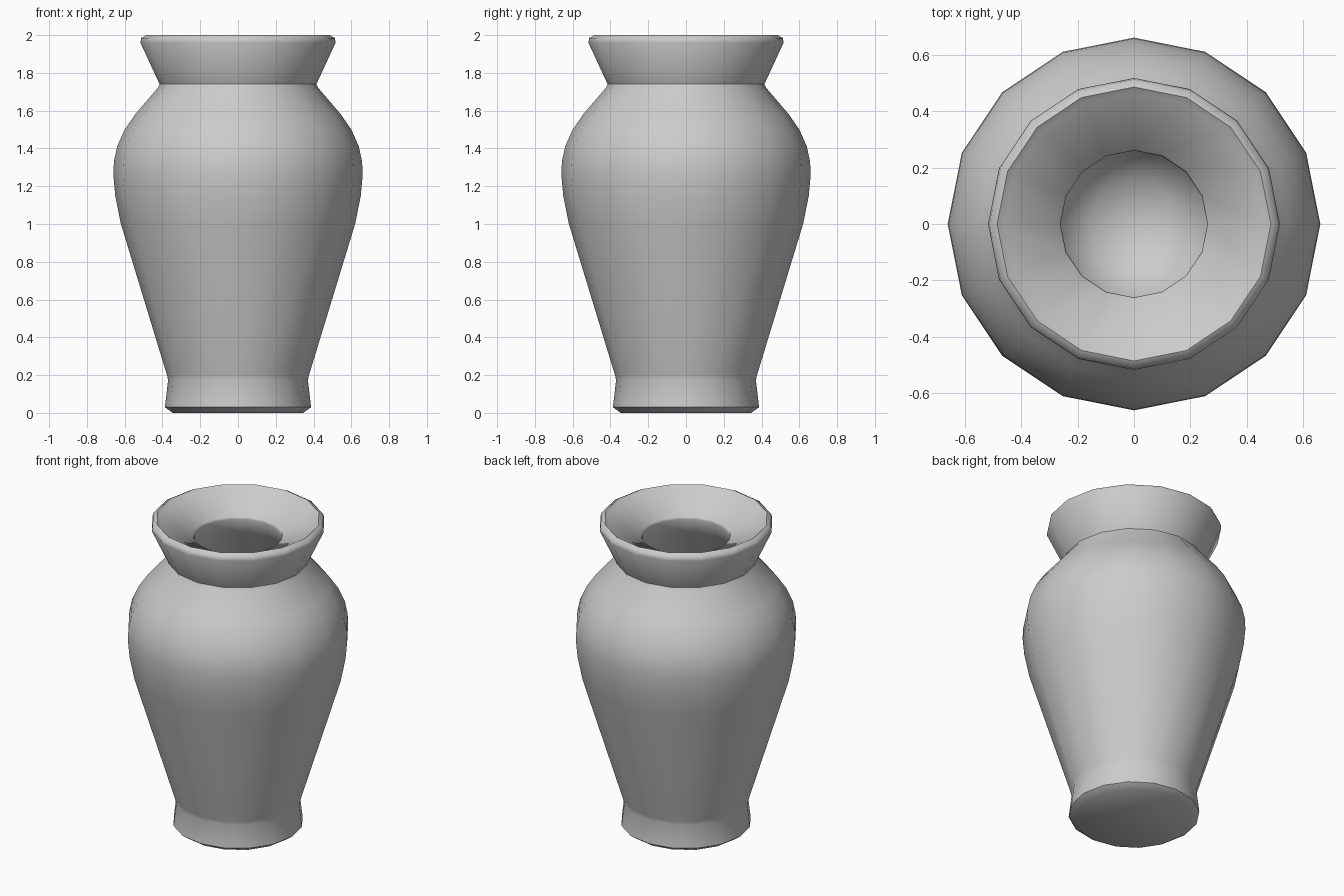
import bpy, bmesh
from math import cos, sin, pi, radians

if "Cube" in bpy.data.objects:
    bpy.data.objects.remove(bpy.data.objects["Cube"])

SIDES = 16

# Profile (radius, height): foot, body, neck, lip, then down the inner wall
profile = [
    (0.345, 0.0), (0.387, 0.03), (0.37, 0.175), (0.376, 0.20),
    (0.62, 1.0), (0.65, 1.15), (0.66, 1.26), (0.657, 1.33), (0.64, 1.41),
    (0.60, 1.50), (0.545, 1.58), (0.425, 1.72), (0.415, 1.74),
    (0.517, 1.96), (0.512, 1.985), (0.485, 2.0), (0.465, 1.985),
    (0.265, 1.89), (0.26, 1.875), (0.30, 1.77),
    (0.43, 1.58), (0.50, 1.42), (0.52, 1.27), (0.48, 1.0),
    (0.26, 0.32), (0.16, 0.22),
]

bm = bmesh.new()
rings = [[bm.verts.new((r * cos(2 * pi * i / SIDES), r * sin(2 * pi * i / SIDES), z))
          for i in range(SIDES)] for r, z in profile]
for a, b in zip(rings, rings[1:]):
    for i in range(SIDES):
        j = (i + 1) % SIDES
        bm.faces.new((a[i], a[j], b[j], b[i]))

# Flat underside and rounded inner floor
bm.faces.new(rings[0][::-1])
centre = bm.verts.new((0, 0, 0.18))
for i in range(SIDES):
    bm.faces.new((rings[-1][i], rings[-1][(i + 1) % SIDES], centre))
bmesh.ops.recalc_face_normals(bm, faces=bm.faces[:])

mesh = bpy.data.meshes.new("vase")
bm.to_mesh(mesh)
bm.free()
vase = bpy.data.objects.new("vase", mesh)
bpy.context.collection.objects.link(vase)

# Smooth shading
bpy.context.view_layer.objects.active = vase
vase.select_set(True)
bpy.ops.object.shade_smooth_by_angle(angle=radians(50))
